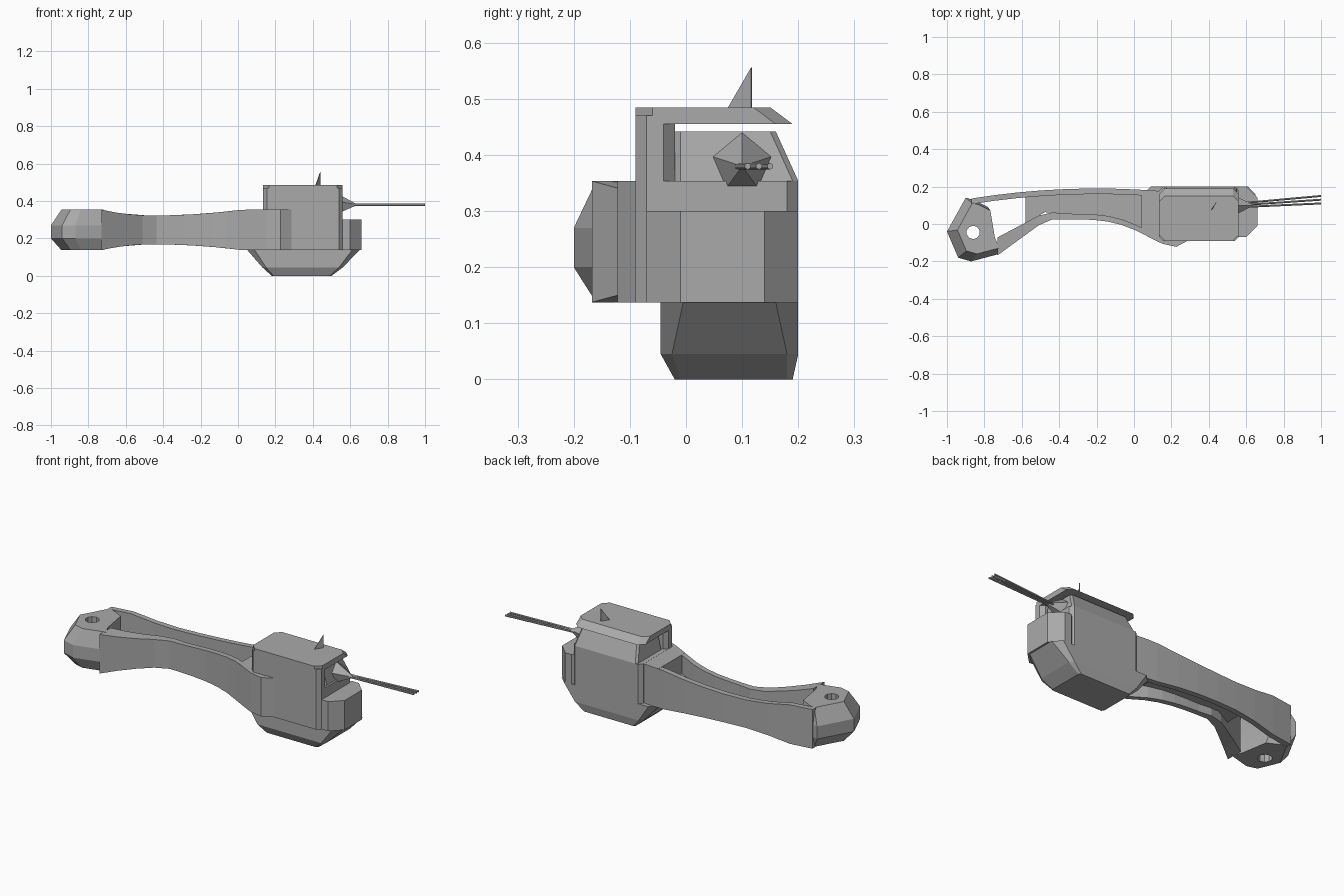
import bpy, bmesh
from mathutils import Vector

old = bpy.data.objects.get("Cube")
if old:
    bpy.data.objects.remove(old, do_unlink=True)

grey = bpy.data.materials.new("plain_grey")
grey.use_nodes = True
colour = (0.4, 0.4, 0.4, 1)
grey.diffuse_color = colour
grey.node_tree.nodes["Principled BSDF"].inputs["Base Color"].default_value = colour

# Shared heights and ends of the stacked parts
belt = 0.137
shoulder = 0.354
body_left, body_right = 0.135, 0.56
body_front, body_back = -0.09, 0.2
prong_height = 0.38


def loft(name, rings):
    """Skin a row of equal-length point rings and cap both ends."""
    bm = bmesh.new()
    rows = [[bm.verts.new(point) for point in ring] for ring in rings]
    count = len(rows[0])
    for lower, upper in zip(rows, rows[1:]):
        for i in range(count):
            j = (i + 1) % count
            bm.faces.new((lower[i], lower[j], upper[j], upper[i]))
    bm.faces.new(rows[0])
    bm.faces.new(rows[-1])
    bmesh.ops.recalc_face_normals(bm, faces=bm.faces)
    mesh = bpy.data.meshes.new(name)
    bm.to_mesh(mesh)
    bm.free()
    mesh.materials.append(grey)
    obj = bpy.data.objects.new(name, mesh)
    bpy.context.collection.objects.link(obj)
    return obj


def plate(left, right, front, back, height, chamfer):
    """Level rectangle with its four corners cut off."""
    ring = []
    for x, y, along, across in ((left, front, chamfer, chamfer),
                                (right, front, -chamfer, chamfer),
                                (right, back, -chamfer, -chamfer),
                                (left, back, chamfer, -chamfer)):
        pair = [(x, y + across, height), (x + along, y, height)]
        ring += pair if along * across > 0 else pair[::-1]
    return ring


def spindle(name, start, end, start_radius, end_radius, sides):
    a, b = Vector(start), Vector(end)
    bpy.ops.mesh.primitive_cone_add(vertices=sides, radius1=start_radius,
                                    radius2=end_radius, depth=(b - a).length,
                                    location=(a + b) / 2)
    obj = bpy.context.object
    obj.name = name
    obj.rotation_euler = (b - a).to_track_quat('Z', 'Y').to_euler()
    obj.data.materials.append(grey)
    return obj


def back_edge(x):
    return 0.19 - 0.12 * (x + 0.2) ** 2


def front_edge(x):
    """Straight flare near the head, then an S-curve out to the bulge."""
    t = ((x + 0.4) / 0.62) ** 2
    swell = t * t * (3 - 2 * t)
    return min(0.025 - 0.147 * swell, 0.73 * (x + 0.5))


def front_inside(x):
    return front_edge(x) + 0.03 + 0.2 * max(0, -0.4 - x)


def back_inside(x):
    return back_edge(x) - 0.03


def arm_levels(x):
    """Bottom and top of the arm, slimmest at its waist."""
    from_waist = x + 0.46
    reach = 0.27 if from_waist < 0 else 0.48
    half = 0.077 + 0.031 * min(1, (from_waist / reach) ** 2)
    middle = (belt + shoulder) / 2
    return middle - half, middle + half


def web_levels(x):
    return 0.21, 0.25


def arm_strip(name, start, end, steps, front, back, levels):
    rings = []
    for i in range(steps + 1):
        x = start + (end - start) * i / steps
        bottom, top = levels(x)
        rings.append([(x, front(x), bottom), (x, back(x), bottom),
                      (x, back(x), top), (x, front(x), top)])
    return loft(name, rings)


# Hollow arm: two curved walls, a recessed web and a solid end
arm_strip("arm_back_wall", -0.87, body_left, 8, back_inside, back_edge, arm_levels)
arm_strip("arm_front_wall", -0.73, 0.3, 14, front_edge, front_inside, arm_levels)
arm_strip("arm_web", -0.58, 0.05, 6, front_inside, back_inside, web_levels)
arm_strip("arm_end", 0.04, body_left, 2, front_edge, back_edge, arm_levels)

# Faceted head, widest at mid-height, with a drilled hole
outline = [(-1, -0.04), (-0.9, 0.14), (-0.86, 0.13), (-0.78, 0.09),
           (-0.75, -0.09), (-0.72, -0.16), (-0.87, -0.2), (-0.94, -0.18)]
pivot = -0.72


def head_ring(height, scale):
    return [(pivot + (x - pivot) * scale, y * scale, height) for x, y in outline]


head = loft("head", [head_ring(belt, 0.8), head_ring(0.2, 1),
                     head_ring(0.27, 1), head_ring(shoulder, 0.8)])
drill = spindle("hole_cutter", (-0.86, -0.045, 0), (-0.86, -0.045, 0.5),
                0.036, 0.036, 10)
drill.hide_render = True
drill.hide_viewport = True
drill.display_type = 'WIRE'
cut = head.modifiers.new("hole", 'BOOLEAN')
cut.operation = 'DIFFERENCE'
cut.solver = 'EXACT'
cut.object = drill

# Lower drum tapering towards its flat bottom
loft("lower_drum", [plate(0.18, 0.5, -0.02, 0.19, 0, 0.01),
                    plate(0.13, body_right, -0.045, body_back, 0.045, 0.02),
                    plate(0.05, 0.65, -0.045, body_back, belt, 0.04)])

# Main body and the bevelled block at its end
loft("main_body", [plate(body_left, body_right, body_front, body_back, z, 0.02)
                   for z in (belt, shoulder)])
loft("body_end", [plate(0.5, 0.66, -0.07, body_back, z, 0.06)
                  for z in (belt, 0.3)])

# Inner block under the cap, with a pointed nose
loft("inner_block", [plate(0.16, 0.55, -0.02, body_back, shoulder, 0.01),
                     plate(0.18, 0.53, -0.02, 0.16, 0.442, 0.01)])
spindle("block_nose", (0.53, 0.1, prong_height), (0.63, 0.1, prong_height),
        0.06, 0.006, 5)

# Cap: front panel and overhanging roof
loft("cap_front_panel", [plate(body_left, body_right, body_front, -0.02, z, 0.02)
                         for z in (0.3, 0.47)])
loft("cap_roof", [plate(body_left, body_right, body_front, back, z, 0.03)
                  for back, z in ((0.19, 0.455), (0.15, 0.485))])

# Thin upright fin on the roof
fin = [(0.413, 0.073, 0.48), (0.44, 0.117, 0.48), (0.44, 0.117, 0.556)]
loft("roof_fin", [[(x + side, y - side, z) for x, y, z in fin]
                  for side in (-0.001, 0.001)])

# Three slender prongs fanning out from the nose
for label, place in (("front", -1), ("middle", 0), ("back", 1)):
    spindle(label + "_prong", (body_right, 0.1 + 0.01 * place, prong_height),
            (1, 0.13 + 0.02 * place, prong_height), 0.006, 0.006, 6)
